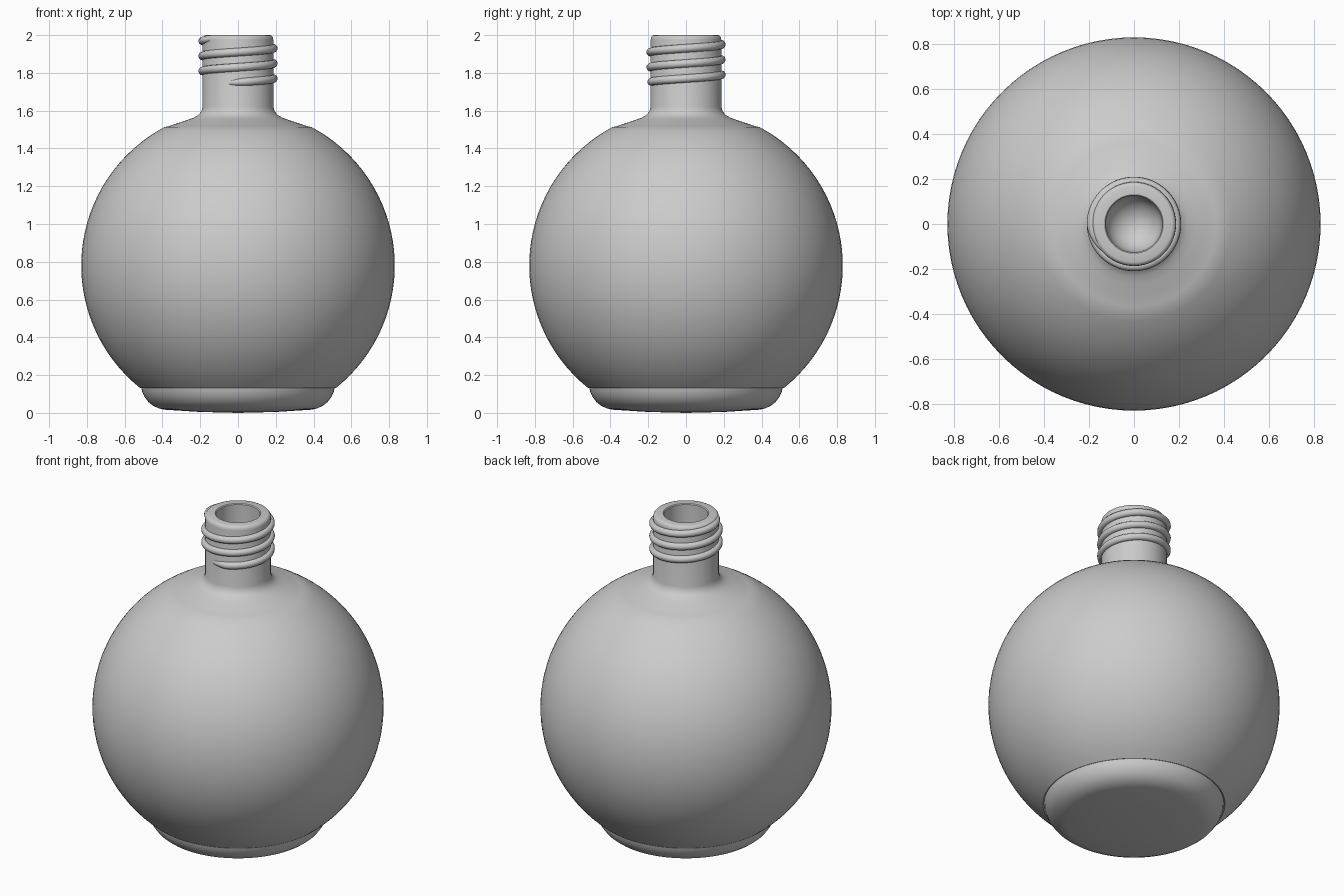
import bpy
import bmesh
from math import sin, cos, pi, radians, sqrt

if "Cube" in bpy.data.objects:
    bpy.data.objects.remove(bpy.data.objects["Cube"])

SEG = 96


def lathe(name, profile, angle=35):
    """Revolve an (r, z) profile around z; r = 0 becomes a pole."""
    bm = bmesh.new()
    verts = [bm.verts.new((r, 0, z)) for r, z in profile]
    edges = [bm.edges.new(pair) for pair in zip(verts, verts[1:])]
    bmesh.ops.spin(bm, geom=verts + edges, cent=(0, 0, 0), axis=(0, 0, 1),
                   angle=2 * pi, steps=SEG, use_duplicate=False)
    bmesh.ops.remove_doubles(bm, verts=bm.verts, dist=1e-5)
    bmesh.ops.recalc_face_normals(bm, faces=bm.faces)
    mesh = bpy.data.meshes.new(name)
    bm.to_mesh(mesh)
    bm.free()
    obj = bpy.data.objects.new(name, mesh)
    bpy.context.collection.objects.link(obj)
    select(obj)
    bpy.ops.object.shade_smooth_by_angle(angle=radians(angle))
    return obj


def select(obj):
    bpy.ops.object.select_all(action='DESELECT')
    obj.select_set(True)
    bpy.context.view_layer.objects.active = obj


# Bottle: slightly domed foot, round belly, shoulder, neck, bored mouth
R, CZ = 0.83, 0.78
foot = [(0, 0), (0.2, 0.005), (0.39, 0.017), (0.42, 0.024), (0.45, 0.038),
        (0.475, 0.058), (0.495, 0.085), (0.507, 0.112), (0.512, 0.135)]
belly = []
for i in range(33):
    z = CZ - R * cos(pi * (0.215 + (0.845 - 0.215) * i / 32))
    belly.append((sqrt(R * R - (z - CZ) ** 2), z))
shoulder = [(0.365, 1.518), (0.32, 1.534), (0.27, 1.55), (0.235, 1.563),
            (0.21, 1.577), (0.195, 1.595), (0.187, 1.62)]
rim = [(0.187, 1.975), (0.185, 1.988), (0.178, 1.997), (0.17, 2.0),
       (0.13, 2.0), (0.125, 1.995)]
bore = [(0.125 * cos(a * pi / 16), 1.72 - 0.12 * sin(a * pi / 16)) for a in range(8)]
lathe("bottle", foot + belly + shoulder + rim + bore + [(0, 1.60)])

# Screw thread: rising helix with tapered ends
curve = bpy.data.curves.new("screw_thread", 'CURVE')
curve.dimensions = '3D'
curve.bevel_depth = 0.022
curve.bevel_resolution = 3
curve.use_fill_caps = True
spline = curve.splines.new('POLY')
N = 200
spline.points.add(N)
a0, a1 = -0.65 * pi, 5.3 * pi
for i, p in enumerate(spline.points):
    a = a0 + (a1 - a0) * i / N
    taper = min(1, (a - a0) / 0.7, (a1 - a) / 0.9)
    r = 0.168 + 0.020 * taper
    p.co = (r * cos(a), r * sin(a), 1.77 + 0.08 * a / (2 * pi), 1)
    p.radius = 0.5 + 0.5 * taper
thread = bpy.data.objects.new("screw_thread", curve)
bpy.context.collection.objects.link(thread)
select(thread)
bpy.ops.object.convert(target='MESH')
bpy.ops.object.shade_smooth_by_angle(angle=radians(50))
